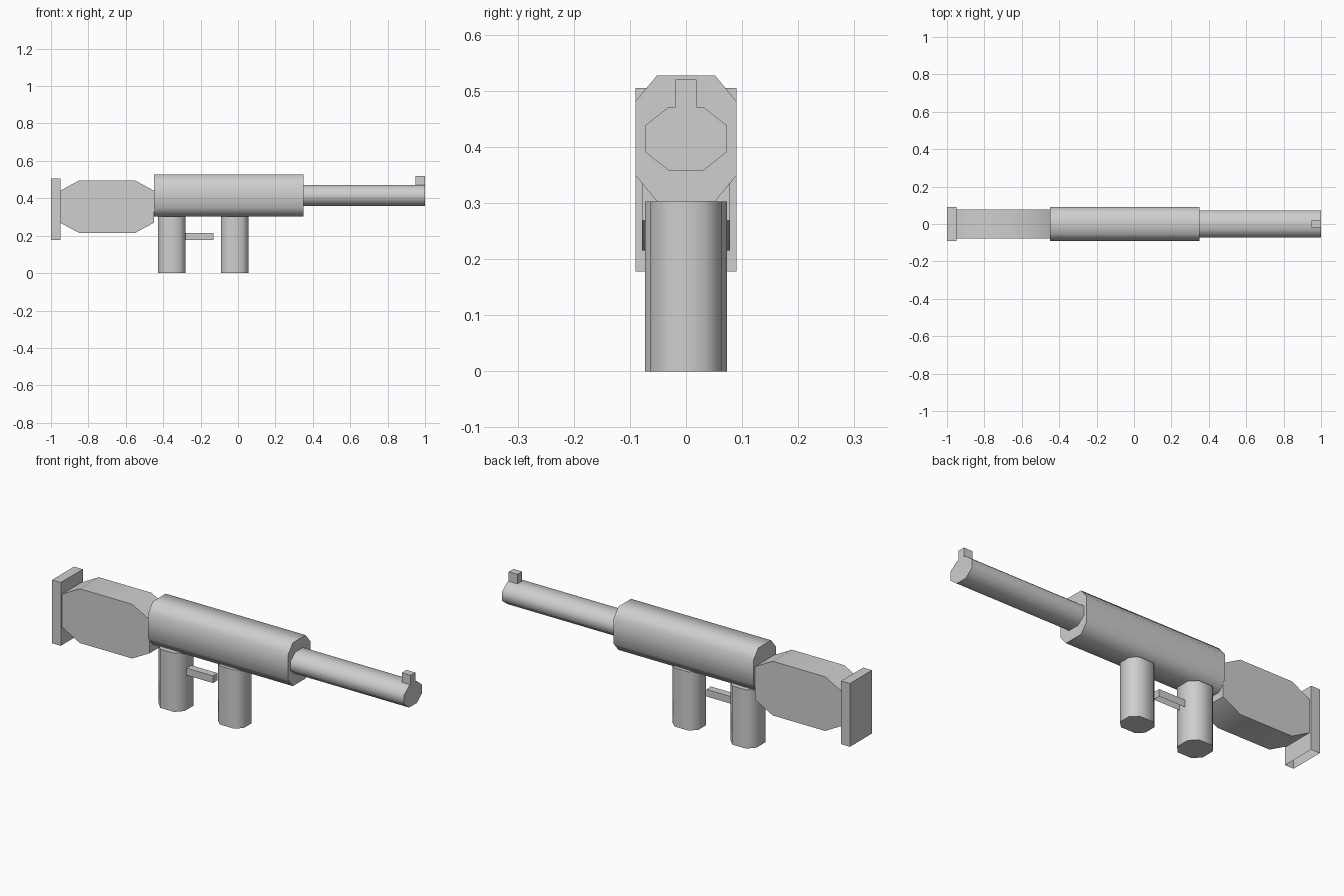
import bpy, bmesh, math
from mathutils import Vector

if "Cube" in bpy.data.objects:
    bpy.data.objects.remove(bpy.data.objects["Cube"])

grey = bpy.data.materials.new("light grey")
grey.diffuse_color = (0.62, 0.62, 0.62, 1)
grey.use_nodes = True
grey.node_tree.nodes["Principled BSDF"].inputs["Base Color"].default_value = grey.diffuse_color


def finish(name, bm, angle=0):
    bmesh.ops.recalc_face_normals(bm, faces=bm.faces)
    me = bpy.data.meshes.new(name)
    bm.to_mesh(me)
    bm.free()
    me.materials.append(grey)
    ob = bpy.data.objects.new(name, me)
    bpy.context.collection.objects.link(ob)
    if angle:
        bpy.ops.object.select_all(action='DESELECT')
        bpy.context.view_layer.objects.active = ob
        ob.select_set(True)
        bpy.ops.object.shade_smooth_by_angle(angle=math.radians(angle))
    return ob


def octagon(u0, u1, v0, v1, cu, cv):
    """Rectangle with corners cut by cu and cv."""
    return [(u0 + cu, v0), (u1 - cu, v0), (u1, v0 + cv), (u1, v1 - cv),
            (u1 - cu, v1), (u0 + cu, v1), (u0, v1 - cv), (u0, v0 + cv)]


def prism(name, profile, axis, start, end, angle):
    """Extrude a 2D profile along the given axis."""
    place = {'x': lambda u, v, t: (t, u, v),
             'y': lambda u, v, t: (u, t, v),
             'z': lambda u, v, t: (u, v, t)}[axis]
    bm = bmesh.new()
    face = bm.faces.new([bm.verts.new(place(u, v, start)) for u, v in profile])
    ext = bmesh.ops.extrude_face_region(bm, geom=[face], use_keep_orig=True)
    moved = [g for g in ext["geom"] if isinstance(g, bmesh.types.BMVert)]
    shift = Vector(place(0, 0, end - start))
    bmesh.ops.translate(bm, verts=moved, vec=shift)
    return finish(name, bm, angle)


def box(name, lo, hi, open_bottom=False):
    bm = bmesh.new()
    bmesh.ops.create_cube(bm, size=1)
    for v in bm.verts:
        v.co = [(l + h) / 2 + c * (h - l) for l, h, c in zip(lo, hi, v.co)]
    bmesh.ops.recalc_face_normals(bm, faces=bm.faces)
    if open_bottom:
        under = [f for f in bm.faces if f.normal.z < -0.5]
        bmesh.ops.delete(bm, geom=under, context='FACES')
    return finish(name, bm)


# Main body and barrel, running along x
prism("receiver", octagon(-0.09, 0.09, 0.303, 0.527, 0.038, 0.046), 'x', -0.45, 0.35, 60)
prism("barrel", octagon(-0.073, 0.073, 0.358, 0.471, 0.042, 0.033), 'x', 0.35, 1.0, 60)
box("front_sight", (0.95, -0.019, 0.471), (1.0, 0.019, 0.52))

# Shoulder stock and its end plate
prism("stock", octagon(-0.95, -0.45, 0.215, 0.495, 0.1, 0.054), 'y', -0.078, 0.078, 35)
box("butt_plate", (-1.0, -0.09, 0.178), (-0.95, 0.09, 0.505), open_bottom=True)

# Upright grips
for name, x0, x1, half in (("rear_grip", -0.428, -0.28, 0.073),
                           ("front_grip", -0.092, 0.055, 0.064)):
    prism(name, octagon(x0, x1, -half, half, 0.034, half * 0.5), 'z', 0, 0.303, 60)

# Small bar ahead of the rear grip
box("trigger_bar", (-0.28, -0.019, 0.178), (-0.13, 0.019, 0.215), open_bottom=True)
